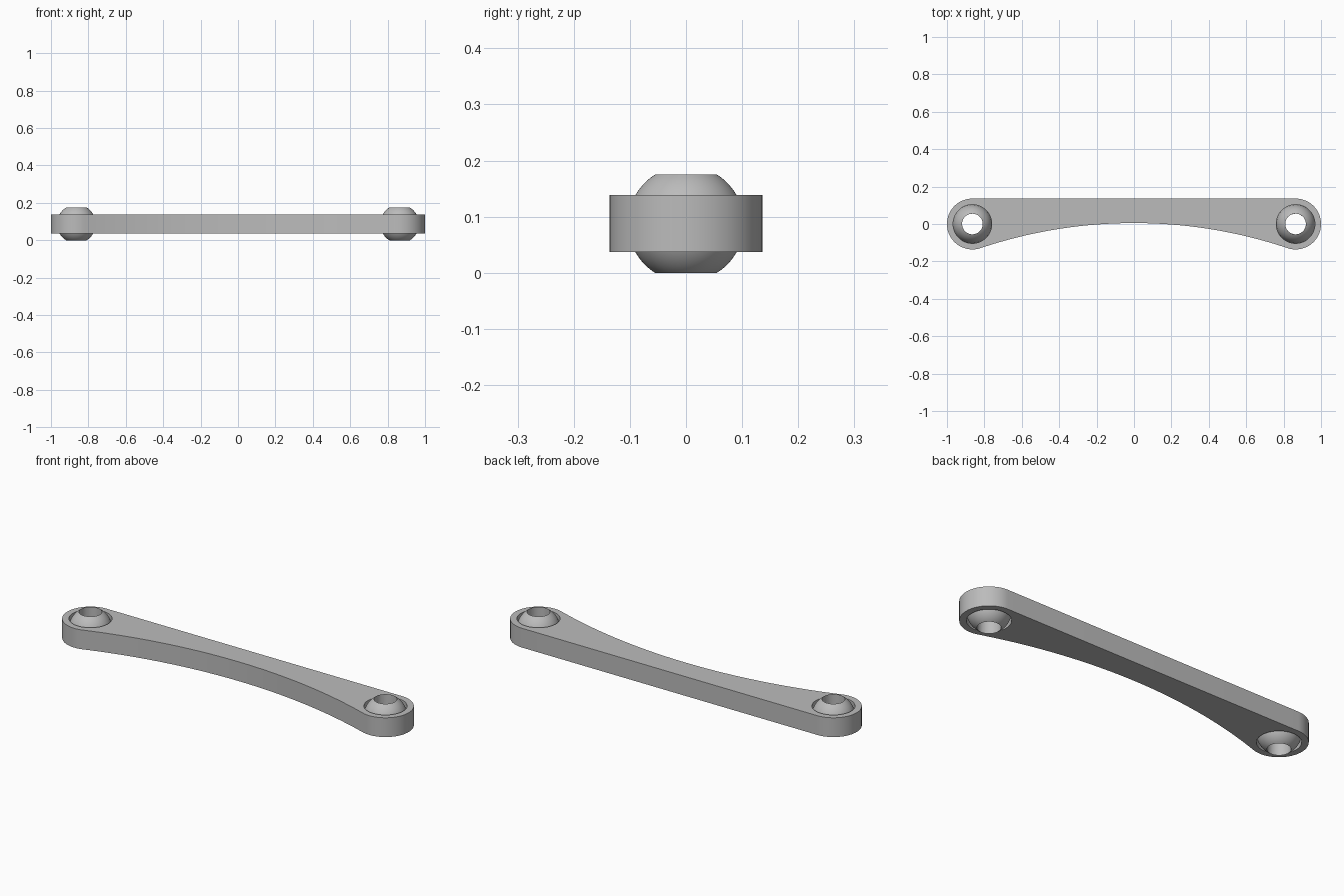
import bpy, bmesh
from math import sin, cos, pi, asin, sqrt

cube = bpy.data.objects.get("Cube")
if cube:
    bpy.data.objects.remove(cube)

END_X, END_R = 0.864, 0.136        # eye centres and outer radius
BAR_LOW, BAR_HIGH = 0.037, 0.139   # bar thickness
BALL_R, BORE_R, BALL_H = 0.1035, 0.055, 0.175
WAIST_Y = 0.005                    # top of the hollow front edge

steel = bpy.data.materials.new("grey steel")
steel.use_nodes = True
steel.diffuse_color = (0.5, 0.5, 0.5, 1)
steel.node_tree.nodes["Principled BSDF"].inputs["Base Color"].default_value = (0.5, 0.5, 0.5, 1)


def make_object(name, bm):
    bmesh.ops.recalc_face_normals(bm, faces=bm.faces)
    mesh = bpy.data.meshes.new(name)
    bm.to_mesh(mesh)
    bm.free()
    mesh.materials.append(steel)
    obj = bpy.data.objects.new(name, mesh)
    bpy.context.collection.objects.link(obj)
    bpy.ops.object.select_all(action='DESELECT')
    obj.select_set(True)
    bpy.context.view_layer.objects.active = obj
    bpy.ops.object.shade_smooth_by_angle(angle=pi / 6)
    return obj


def arc(cx, cy, r, start, end, steps):
    return [(cx + r * cos(start + (end - start) * i / steps),
             cy + r * sin(start + (end - start) * i / steps)) for i in range(steps + 1)]


def add_loop(bm, points):
    verts = [bm.verts.new((x, y, BAR_LOW)) for x, y in points]
    return [bm.edges.new((v, verts[i - 1])) for i, v in enumerate(verts)]


# Link bar: round ends, straight back, large arc tangent to both ends in front
sweep_r = (END_X ** 2 + WAIST_Y ** 2 - END_R ** 2) / (2 * (END_R + WAIST_Y))
lean = asin(END_X / (sweep_r + END_R))
right_end = arc(END_X, 0, END_R, -pi / 2 - lean, pi / 2, 40)
left_end = [(-x, y) for x, y in reversed(right_end)]
hollow = arc(0, WAIST_Y - sweep_r, sweep_r, pi / 2 + lean, pi / 2 - lean, 48)[1:-1]

bm = bmesh.new()
edges = add_loop(bm, right_end + left_end + hollow)
for side in (-1, 1):
    edges += add_loop(bm, arc(side * END_X, 0, BALL_R, 0, 2 * pi, 64)[:-1])
bmesh.ops.triangle_fill(bm, edges=edges, use_beauty=True, use_dissolve=False)
top = bmesh.ops.extrude_face_region(bm, geom=bm.faces[:], use_keep_orig=True)["geom"]
bmesh.ops.translate(bm, vec=(0, 0, BAR_HIGH - BAR_LOW),
                    verts=[g for g in top if isinstance(g, bmesh.types.BMVert)])
make_object("link_bar", bm)

# Bored balls: truncated sphere profile closed by the bore wall, spun round z
half = asin(BALL_H / 2 / BALL_R)
section = [(BORE_R, -BALL_H / 2)] + arc(0, 0, BALL_R, -half, half, 24) + [(BORE_R, BALL_H / 2)]
for name, side in (("right_ball", -1), ("left_ball", 1)):
    bm = bmesh.new()
    verts = [bm.verts.new((r, 0, z)) for r, z in section]
    ring = [bm.edges.new((v, verts[i - 1])) for i, v in enumerate(verts)]
    bmesh.ops.spin(bm, geom=verts + ring, cent=(0, 0, 0), axis=(0, 0, 1),
                   angle=2 * pi, steps=64, use_merge=True)
    bmesh.ops.remove_doubles(bm, verts=bm.verts, dist=0.0005)
    obj = make_object(name, bm)
    obj.location = (side * END_X, 0, BALL_H / 2)
